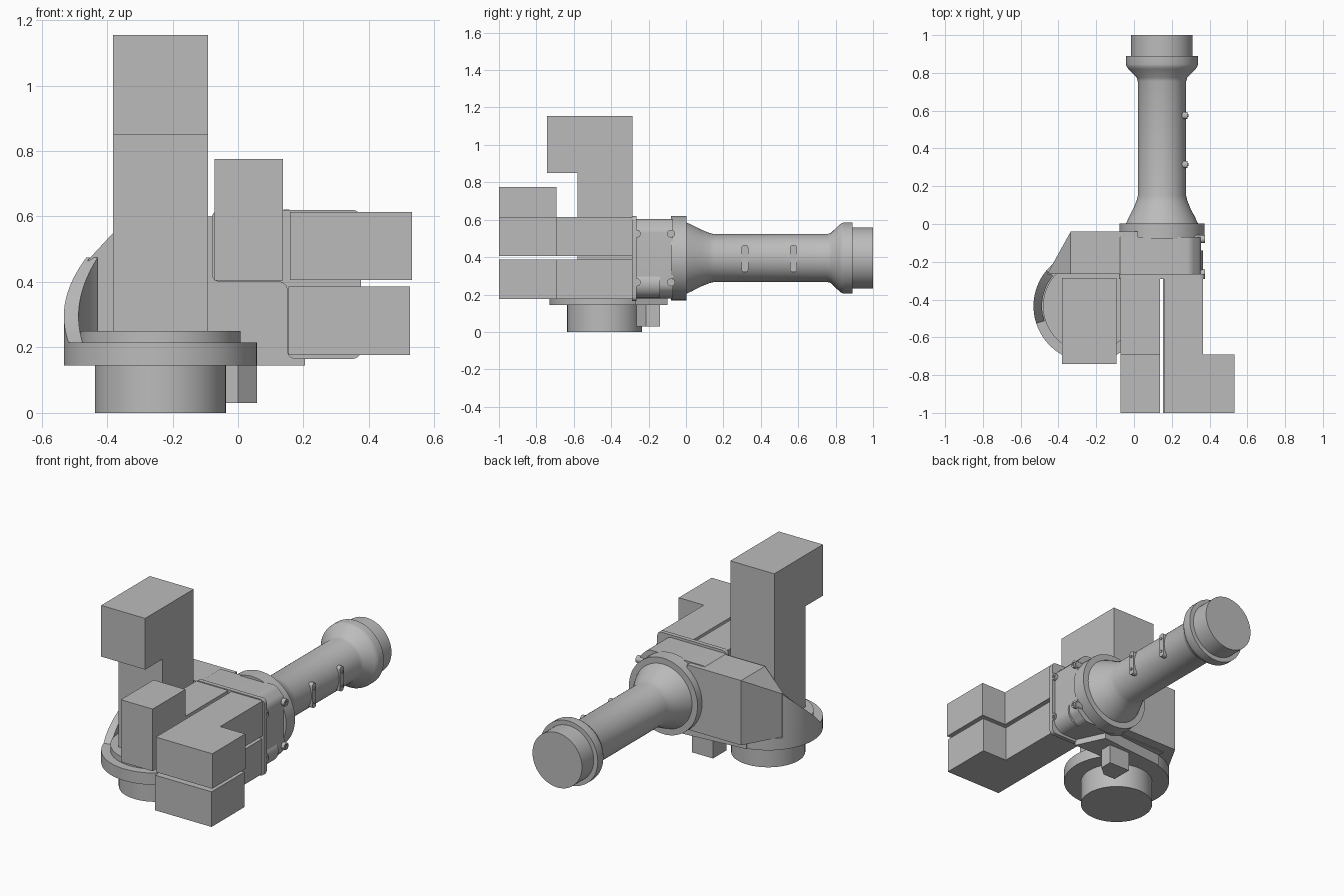
import bpy, bmesh, math
from mathutils import Matrix, Vector

old = bpy.data.objects.get("Cube")
if old:
    bpy.data.objects.remove(old)

grey = bpy.data.materials.new("plain grey")
grey.use_nodes = True
COLOUR = (0.5, 0.5, 0.5, 1)
grey.diffuse_color = COLOUR
grey.node_tree.nodes["Principled BSDF"].inputs["Base Color"].default_value = COLOUR


def finish(bm, name, smooth=True):
    bmesh.ops.recalc_face_normals(bm, faces=bm.faces)
    mesh = bpy.data.meshes.new(name)
    bm.to_mesh(mesh)
    bm.free()
    mesh.materials.append(grey)
    ob = bpy.data.objects.new(name, mesh)
    bpy.context.collection.objects.link(ob)
    if smooth:
        bpy.ops.object.select_all(action='DESELECT')
        ob.select_set(True)
        bpy.context.view_layer.objects.active = ob
        bpy.ops.object.shade_smooth_by_angle(angle=math.radians(30))
    return ob


def prism(name, pts, axis, lo, hi, bevel=0):
    """Extrude a flat outline along an axis, optionally rounding its corners."""
    def place(p, h):
        return {'x': (h, *p), 'y': (p[0], h, p[1]), 'z': (*p, h)}[axis]
    bm = bmesh.new()
    face = bm.faces.new([bm.verts.new(place(p, lo)) for p in pts])
    move = Vector(place((0, 0), hi - lo))
    made = bmesh.ops.extrude_face_region(bm, geom=[face])["geom"]
    bmesh.ops.translate(bm, vec=move, verts=[g for g in made if isinstance(g, bmesh.types.BMVert)])
    if bevel:
        d = move.normalized()
        sides = [e for e in bm.edges
                 if abs((e.verts[0].co - e.verts[1].co).normalized().dot(d)) > 0.99]
        bmesh.ops.bevel(bm, geom=sides, offset=bevel, segments=5, profile=0.5, affect='EDGES')
    return finish(bm, name)


def lathe(name, profile, centre, axis='z', steps=64):
    """Revolve (radius, height) points; solid ends."""
    bm = bmesh.new()
    rings = []
    for r, h in profile:
        rings.append([bm.verts.new((r * math.cos(a), r * math.sin(a), h))
                      for a in (2 * math.pi * i / steps for i in range(steps))])
    for a, b in zip(rings, rings[1:]):
        for i in range(steps):
            j = (i + 1) % steps
            bm.faces.new((a[i], a[j], b[j], b[i]))
    bm.faces.new(rings[0])
    bm.faces.new(rings[-1])
    turn = {'z': Matrix(), 'y': Matrix.Rotation(-math.pi / 2, 4, 'X'),
            'x': Matrix.Rotation(math.pi / 2, 4, 'Y')}[axis]
    bm.transform(Matrix.Translation(centre) @ turn)
    return finish(bm, name)


def hull(name, points):
    bm = bmesh.new()
    for p in points:
        bm.verts.new(p)
    bmesh.ops.convex_hull(bm, input=bm.verts)
    bmesh.ops.dissolve_limit(bm, angle_limit=0.01, verts=bm.verts, edges=bm.edges)
    return finish(bm, name)


# Round base with its foot and stepped plates
BX, BY = -0.237, -0.435
lathe("base_foot", [(0.2, 0), (0.2, 0.15)], (BX, BY, 0))
lathe("base_step", [(0.245, 0.21), (0.245, 0.25)], (BX, BY, 0))
lathe("base_disc", [(0.295, 0.145), (0.295, 0.215)], (BX, BY, 0))
prism("base_arm", [(-0.3, -0.27), (0.205, -0.27), (0.125, -0.1), (-0.3, -0.14)],
      'z', 0.145, 0.215)
prism("base_arm_step", [(-0.3, -0.265), (0.125, -0.265), (0.125, -0.1), (-0.3, -0.1)],
      'z', 0.21, 0.25)
prism("lower_peg", [(-0.08, -0.265), (0, -0.265), (0.058, -0.215),
                    (0.058, -0.14), (-0.08, -0.14)], 'z', 0.03, 0.16)

# Curved guard wall that falls away around the base
bm = bmesh.new()
rows = []
N = 20
for i in range(N + 1):
    t = i / N
    a = math.radians(140 + 58 * t)
    top = 0.475 - 0.26 * t
    rows.append([bm.verts.new((BX + r * math.cos(a), BY + r * math.sin(a), z))
                 for r, z in ((0.295, 0.205), (0.295, top), (0.25, top), (0.25, 0.205))])
for a, b in zip(rows, rows[1:]):
    for k in range(4):
        m = (k + 1) % 4
        bm.faces.new((a[k], a[m], b[m], b[k]))
bm.faces.new(rows[0])
bm.faces.new(rows[-1])
finish(bm, "guard_wall")

# Rear housing with sloped shoulder, and the body behind the front plate
hull("rear_housing", [(x, y, z) for x, y, z in (
    (-0.335, -0.04, 0.6), (-0.335, -0.265, 0.6), (-0.46, -0.265, 0.465),
    (-0.46, -0.265, 0.215), (-0.335, -0.04, 0.215), (0.02, -0.04, 0.6),
    (0.02, -0.265, 0.6), (0.02, -0.04, 0.215), (0.02, -0.265, 0.215))])
prism("body", [(-0.08, 0.25), (-0.08, 0.605), (0.3, 0.605), (0.355, 0.55),
               (0.355, 0.235), (0.3, 0.18), (0.08, 0.18)], 'y', -0.268, -0.07, 0.02)
lathe("body_corner_roll", [(0.078, -0.265), (0.078, -0.14)], (0.287, 0, 0.258), 'y', 32)
prism("front_plate", [(-0.08, 0.4), (-0.08, 0.62), (0.375, 0.62), (0.375, 0.165),
                      (0.15, 0.165), (0.15, 0.4)], 'y', -0.29, -0.265, 0.025)

# Long tube with flanges and end cap
lathe("tube", [(0.226, -0.08), (0.226, 0.003), (0.19, 0.003), (0.178, 0.03), (0.15, 0.085),
               (0.134, 0.125), (0.128, 0.15), (0.128, 0.755), (0.134, 0.775),
               (0.178, 0.82), (0.188, 0.835), (0.19, 0.845), (0.19, 0.89),
               (0.163, 0.89), (0.163, 1.0)], (0.148, 0, 0.395), 'y')

# Small brackets on the tube side
for i, y in enumerate((0.315, 0.575)):
    prism(f"tube_bracket_{i + 1}", [(y - 0.018, 0.32), (y + 0.018, 0.32),
                                    (y + 0.018, 0.465), (y - 0.018, 0.465)],
          'x', 0.24, 0.282, 0.014)
    for z in (0.352, 0.433):
        lathe(f"bracket_screw_{i + 1}", [(0.008, 0), (0.008, 0.008)], (0.28, y, z), 'x', 16)

# Side bolts
for y in (-0.263, -0.08):
    for z in (0.265, 0.525):
        lathe("side_bolt", [(0.021, 0), (0.021, 0.07), (0.011, 0.07), (0.011, 0.064)],
              (0.305, y, z), 'x', 24)

# Stepped equipment blocks
prism("tall_block", [(-0.285, 0.24), (-0.285, 1.155), (-0.742, 1.155),
                     (-0.742, 0.85), (-0.58, 0.85), (-0.58, 0.24)], 'x', -0.382, -0.092)
prism("middle_block", [(-0.285, 0.405), (-0.285, 0.615), (-0.692, 0.615),
                       (-0.692, 0.775), (-1, 0.775), (-1, 0.405)], 'x', -0.072, 0.138)
for name, x, z0, z1 in (("upper_side_block", 0.159, 0.406, 0.614),
                        ("lower_side_block", 0.154, 0.177, 0.386)):
    prism(name, [(x, -0.285), (x, -1), (x + 0.372, -1), (x + 0.372, -0.69),
                 (x + 0.207, -0.69), (x + 0.207, -0.285)], 'z', z0, z1)
